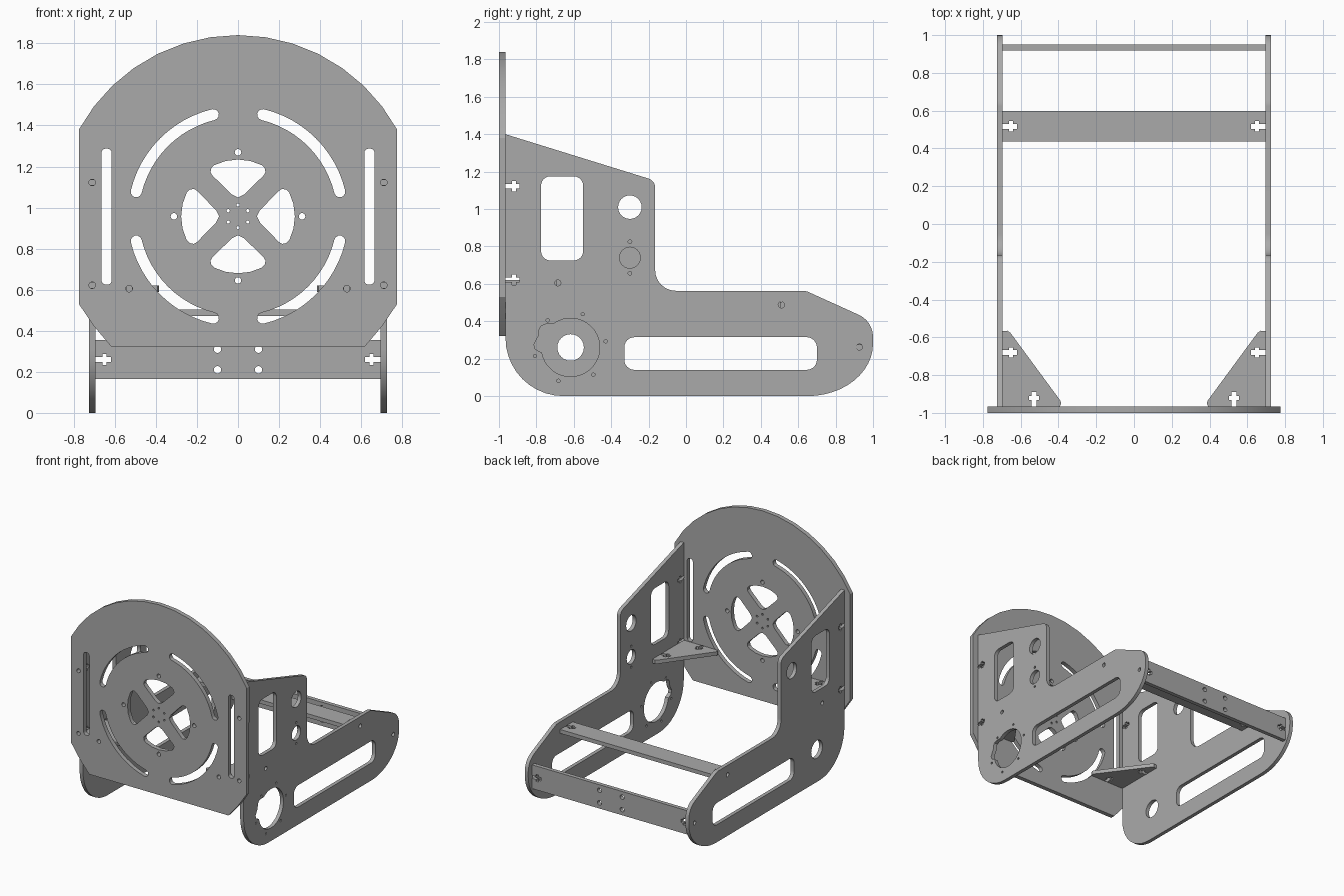
import bpy, bmesh
from math import sin, cos, pi, radians, tan
from mathutils import Vector

if "Cube" in bpy.data.objects:
    bpy.data.objects.remove(bpy.data.objects["Cube"])

grey = bpy.data.materials.new("plate grey")
grey.diffuse_color = (0.40, 0.40, 0.40, 1)
grey.use_nodes = True
grey.node_tree.nodes["Principled BSDF"].inputs["Base Color"].default_value = grey.diffuse_color


# ---------- 2D outline helpers ----------
def arc(cx, cy, rx, a0, a1, n, ry=None):
    ry = rx if ry is None else ry
    return [(cx + rx * cos(radians(a0 + (a1 - a0) * i / n)),
             cy + ry * sin(radians(a0 + (a1 - a0) * i / n))) for i in range(n + 1)]


def circle(cx, cy, r, n=20):
    return arc(cx, cy, r, 0, 360, n)[:-1]


def fillet(pts, n=6):
    """Closed outline from (u, v, corner radius)."""
    out = []
    for i, (u, v, r) in enumerate(pts):
        p = Vector((u, v))
        if r == 0:
            out.append((u, v))
            continue
        a = (Vector(pts[i - 1][:2]) - p).normalized()
        b = (Vector(pts[(i + 1) % len(pts)][:2]) - p).normalized()
        half = a.angle(b) / 2
        c = p + (a + b).normalized() * (r / sin(half))
        s, e = p + a * (r / tan(half)) - c, p + b * (r / tan(half)) - c
        total = s.angle(e)
        for k in range(n + 1):
            t = k / n
            w = (s * sin((1 - t) * total) + e * sin(t * total)) / sin(total)
            out.append(tuple(c + w))
    return out


def rounded_rect(u0, v0, u1, v1, r):
    return fillet([(u0, v0, r), (u1, v0, r), (u1, v1, r), (u0, v1, r)])


def tee(p, inward, along):
    """Cross shaped nut slot cut into an edge, listed in the travel direction."""
    side = [(0, .013), (.034, .013), (.034, .027), (.055, .027), (.055, .013), (.076, .013)]
    path = [(d, -w) for d, w in side] + [(d, w) for d, w in reversed(side)]
    return [(p[0] + inward[0] * d + along[0] * w,
             p[1] + inward[1] * d + along[1] * w) for d, w in path]


def plate(name, axis, d0, d1, outline, holes=()):
    """Flat sheet with holes, spanning d0 to d1 along the given axis."""
    place = {'x': lambda u, v: (d0, u, v),
             'y': lambda u, v: (u, d0, v),
             'z': lambda u, v: (u, v, d0)}[axis]
    direction = Vector([float(axis == k) for k in 'xyz'])
    bm = bmesh.new()
    for loop in [outline, *holes]:
        vs = [bm.verts.new(place(u, v)) for u, v in loop]
        for i in range(len(vs)):
            bm.edges.new((vs[i - 1], vs[i]))
    bmesh.ops.triangle_fill(bm, use_beauty=True, edges=bm.edges[:], normal=direction)
    ext = bmesh.ops.extrude_face_region(bm, geom=bm.faces[:], use_keep_orig=True)
    moved = [g for g in ext["geom"] if isinstance(g, bmesh.types.BMVert)]
    bmesh.ops.translate(bm, verts=moved, vec=direction * (d1 - d0))
    bmesh.ops.recalc_face_normals(bm, faces=bm.faces[:])
    me = bpy.data.meshes.new(name)
    bm.to_mesh(me)
    bm.free()
    me.materials.append(grey)
    ob = bpy.data.objects.new(name, me)
    bpy.context.collection.objects.link(ob)
    bpy.ops.object.select_all(action='DESELECT')
    ob.select_set(True)
    bpy.context.view_layer.objects.active = ob
    bpy.ops.object.shade_smooth_by_angle(angle=radians(30))
    return ob


# ---------- front panel ----------
CZ = 0.957
panel = arc(0, CZ, 0.883, 28.6, 151.4, 14) + [
    (-.775, .53), (-.70, .42), (-.615, .32), (.615, .32), (.70, .42), (.775, .53)]
holes = []
wedge = [(.03, .107), (.105, .18), (.125, .2), (.134, .215), (.13, .235), (.115, .25), (.06, .27)]
wedge = [(0, .092)] + wedge + [(0, .277)] + [(-u, v) for u, v in reversed(wedge)]
for q in range(4):
    a = q * 90
    c, s = cos(radians(a)), sin(radians(a))
    # spoke opening
    holes.append([(u * c - v * s, CZ + u * s + v * c) for u, v in wedge])
    # curved slot with round ends
    a0, a1, r, h = a + 13.6, a + 76.4, 0.51, 0.027
    e0 = (r * cos(radians(a0)), CZ + r * sin(radians(a0)))
    e1 = (r * cos(radians(a1)), CZ + r * sin(radians(a1)))
    holes.append(arc(0, CZ, r + h, a0, a1, 12) + arc(*e1, h, a1, a1 + 180, 6)[1:-1]
                 + arc(0, CZ, r - h, a1, a0, 12) + arc(*e0, h, a0 + 180, a0 + 360, 6)[1:-1])
    holes.append(circle(.312 * c, CZ + .312 * s, .016, 14))
for k in range(6):
    a = radians(30 + 60 * k)
    holes.append(circle(.055 * cos(a), CZ + .055 * sin(a), .008, 10))
for sx in (-1, 1):
    u0, u1 = sorted((sx * .665, sx * .615))
    holes.append(rounded_rect(u0, .625, u1, 1.287, .022))
    for u, v in ((.71, 1.122), (.71, .622), (.53, .605)):
        holes.append(circle(sx * u, v, .016, 14))
plate("front_panel", 'y', -1.0, -.965, panel, holes)

# ---------- side plates ----------
side = (arc(-.655, .31, .31, 180, 270, 10)
        + arc(.65, .28, .35, -90, 0, 12, ry=.28)
        + fillet([(1, .28, 0), (1, .40, .13), (.64, .563, .08), (-.165, .563, .11),
                  (-.165, 1.152, .05), (-.965, 1.40, 0)])[1:]
        + tee((-.965, 1.122), (1, 0), (0, -1))
        + tee((-.965, .622), (1, 0), (0, -1)))
shared = [rounded_rect(-.775, .725, -.55, 1.175, .05),
          rounded_rect(-.33, .14, .70, .315, .055),
          circle(-.30, 1.01, .063, 24),
          circle(-.685, .605, .016, 14),
          circle(.51, .488, .017, 14),
          circle(.927, .262, .016, 14)]
HY, HZ = -.617, .26
# large motor opening with a side notch, on the right only
motor = arc(HY, HZ, .156, -170, 125, 30) + [
    (HY + u, HZ + v) for u, v in ((-.105, .124), (-.13, .126), (-.158, .115), (-.168, .095),
                                  (-.17, .065), (-.195, .018), (-.193, -.005), (-.175, -.018))]
right_only = [motor, circle(-.30, .74, .056, 24),
              circle(-.30, .825, .010, 10), circle(-.30, .657, .010, 10)]
for k in range(6):
    a = radians(10 + 60 * k)
    r = .19 if k != 3 else .193
    # the hole beside the notch stays just clear of it
    dz = -.012 if k == 3 else 0
    right_only.append(circle(HY + r * cos(a), HZ + r * sin(a) + dz, .009, 10))
plate("right_side_plate", 'x', .695, .725, side, shared + right_only)
plate("left_side_plate", 'x', -.725, -.695, side, shared + [circle(HY, HZ, .071, 24)])

# ---------- corner gussets ----------
for label, s in (("left", -1), ("right", 1)):
    base = ([(.695, -.965)] + tee((.695, -.68), (-1, 0), (0, 1)) + [(.695, -.567)]
            + [(.67, -.565), (.655, -.575), (.39, -.935), (.385, -.95), (.392, -.965)]
            + tee((.53, -.965), (0, 1), (1, 0)))
    plate(label + "_gusset", 'z', .59, .62, [(s * u, v) for u, v in base])


# ---------- cross bars ----------
def bar(v0, v1):
    m = (v0 + v1) / 2
    return ([(-.695, v0), (.695, v0)] + tee((.695, m), (-1, 0), (0, 1))
            + [(.695, v1), (-.695, v1)] + tee((-.695, m), (1, 0), (0, -1)))


plate("rear_cross_bar", 'y', .918, .95, bar(.165, .355),
      [circle(u, v, .018, 14) for u in (-.10, .10) for v in (.21, .31)])
plate("flat_cross_bar", 'z', .472, .503, bar(.437, .597))
